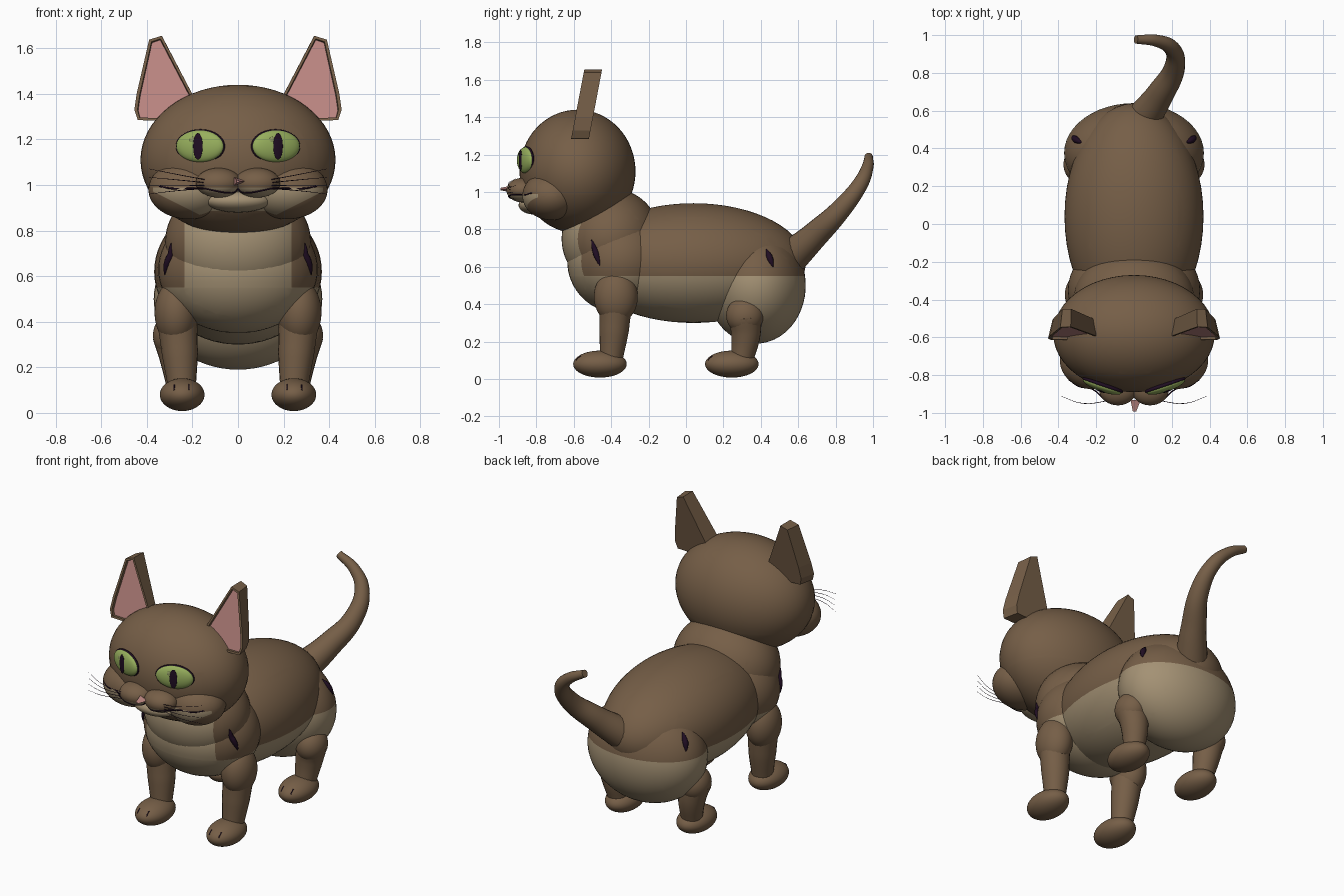
import bpy, bmesh, math
from mathutils import Vector, Matrix
from mathutils.bvhtree import BVHTree

if "Cube" in bpy.data.objects:
    bpy.data.objects.remove(bpy.data.objects["Cube"])


def material(name, rgb):
    m = bpy.data.materials.new(name)
    m.use_nodes = True
    m.diffuse_color = (*rgb, 1)
    bsdf = m.node_tree.nodes["Principled BSDF"]
    bsdf.inputs["Base Color"].default_value = (*rgb, 1)
    bsdf.inputs["Roughness"].default_value = 0.8
    return m


BROWN = material("brown fur", (0.18, 0.113, 0.063))
CREAM = material("cream fur", (0.37, 0.285, 0.175))
PINK = material("pink skin", (0.52, 0.25, 0.23))
GREEN = material("eye green", (0.31, 0.43, 0.11))
GLINT = material("eye glint", (0.29, 0.34, 0.13))
DARK = material("dark purple", (0.014, 0.004, 0.016))
surfaces = []


def add_object(name, mesh, mats, smooth=True):
    for m in mats:
        mesh.materials.append(m)
    for p in mesh.polygons:
        p.use_smooth = smooth
    ob = bpy.data.objects.new(name, mesh)
    bpy.context.scene.collection.objects.link(ob)
    return ob


def ellipsoid(name, centre, radii, mats=(BROWN,), cuts=(), rule=None, turn=0, solid=False):
    """Ellipsoid, cut along planes so that a colour rule gets clean borders."""
    bm = bmesh.new()
    bmesh.ops.create_uvsphere(bm, u_segments=48, v_segments=32, radius=1)
    bm.transform(Matrix.Translation(centre) @ Matrix.Rotation(turn, 4, 'Z')
                 @ Matrix.Diagonal((*radii, 1)))
    for co, no in cuts:
        bmesh.ops.bisect_plane(bm, geom=bm.verts[:] + bm.edges[:] + bm.faces[:],
                               plane_co=co, plane_no=no)
    if rule:
        for f in bm.faces:
            f.material_index = int(rule(f.calc_center_median()))
    if solid:
        surfaces.append(BVHTree.FromBMesh(bm))
    mesh = bpy.data.meshes.new(name)
    bm.to_mesh(mesh)
    bm.free()
    return add_object(name, mesh, mats)


def tube(name, points, mat, sides=4, steps=8):
    """Tapered round tube through points given as (position, radius)."""
    cu = bpy.data.curves.new(name, 'CURVE')
    cu.dimensions = '3D'
    cu.bevel_depth = 1
    cu.bevel_resolution = sides
    cu.resolution_u = steps
    cu.use_fill_caps = True
    sp = cu.splines.new('BEZIER')
    sp.bezier_points.add(len(points) - 1)
    for bp, (co, r) in zip(sp.bezier_points, points):
        bp.co = co
        bp.radius = r
        bp.handle_left_type = bp.handle_right_type = 'AUTO'
    tmp = bpy.data.objects.new(name + " path", cu)
    mesh = bpy.data.meshes.new_from_object(tmp)
    bpy.data.objects.remove(tmp)
    mesh.materials.clear()
    return add_object(name, mesh, (mat,))


def on_surface(origin, direction):
    """First point on the solid parts along a ray."""
    origin, direction = Vector(origin), Vector(direction)
    hits = [t.ray_cast(origin, direction) for t in surfaces]
    hits = [h for h in hits if h[0] is not None]
    return min(hits, key=lambda h: h[3])[0] if hits else origin


def from_front(x, z):
    return on_surface((x, -2, z), (0, 1, 0))


# Body: belly height, bib edge and bib sides are the colour borders
BELLY, BIB_Y, BIB_X = 0.55, -0.54, 0.235
body_cuts = [((0, 0, BELLY), (0, 0, 1)), ((0, BIB_Y, 0), (0, 1, 0)),
             ((BIB_X, 0, 0), (1, 0, 0)), ((-BIB_X, 0, 0), (1, 0, 0))]


def is_cream(c):
    return c.z < BELLY or (c.y < BIB_Y and abs(c.x) < BIB_X)


for name, centre, radii in [
        ("torso", (0, 0.04, 0.62), (0.368, 0.6, 0.32)),
        ("hips", (0, 0.375, 0.5), (0.37, 0.265, 0.31)),
        ("chest", (0, -0.35, 0.63), (0.35, 0.285, 0.28)),
        ("neck", (0, -0.4, 0.75), (0.32, 0.265, 0.27))]:
    ellipsoid(name, centre, radii, (BROWN, CREAM), body_cuts, is_cream, solid=True)

# Head, cheeks, muzzle and chin with the pale lip band
LIP, JAW, FACE = 0.99, 0.885, -0.79
lip_cut = ((0, 0, LIP), (0, 0, 1))
face_cut = ((0, FACE, 0), (0, 1, 0))
ellipsoid("head", (0, -0.58, 1.11), (0.428, 0.31, 0.33), (BROWN, CREAM),
          [lip_cut, face_cut, ((0, 0, JAW), (0, 0, 1))],
          lambda c: JAW < c.z < LIP and c.y < FACE and abs(c.x) < 0.3, solid=True)
ellipsoid("chin", (0, -0.81, 0.93), (0.14, 0.085, 0.05), (CREAM,), solid=True)
for s, side in ((1, "left"), (-1, "right")):
    slope = Vector((-0.5 * s, 0, 1))
    corner = Vector((0.2 * s, 0, JAW))
    ellipsoid(side + "_cheek", (0.215 * s, -0.72, 0.98), (0.178, 0.155, 0.13), (BROWN, CREAM),
              [lip_cut, face_cut, (corner, slope)],
              lambda c: c.z < LIP and c.y < FACE and (c - corner).dot(slope) > 0, solid=True)
    ellipsoid(side + "_muzzle", (0.085 * s, -0.875, 1.01), (0.1, 0.085, 0.065),
              (BROWN, CREAM), [lip_cut], lambda c: c.z < LIP, solid=True)

# Nose: small pink wedge
bm = bmesh.new()
bmesh.ops.create_cone(bm, cap_ends=True, segments=3, radius1=0.036, radius2=0.012, depth=0.06)
bm.transform(Matrix.Translation((0, -0.962, 1.016)) @ Matrix.Diagonal((1, 1, 0.6, 1))
             @ Matrix.Rotation(math.pi / 2, 4, 'X') @ Matrix.Rotation(-math.pi / 2, 4, 'Z'))
nose = bpy.data.meshes.new("nose")
bm.to_mesh(nose)
bm.free()
add_object("nose", nose, (PINK,), smooth=False)

# Tail
tube("tail", [((0.05, 0.56, 0.65), 0.092), ((0.14, 0.69, 0.77), 0.072),
              ((0.215, 0.83, 0.91), 0.055), ((0.2, 0.93, 1.04), 0.042),
              ((0.12, 0.97, 1.13), 0.032), ((0.01, 0.977, 1.19), 0.022)], BROWN, 8)

EAR = [(0.18, 1.36), (0.335, 1.655), (0.39, 1.638), (0.445, 1.4), (0.455, 1.33),
       (0.44, 1.285), (0.26, 1.28)]


def ear(name, s):
    """Leaning slab with a recessed pink front and a narrowed back."""
    bm = bmesh.new()
    front = bm.faces.new([bm.verts.new((x * s, -0.615 + (z - 1.28) * 0.19, z)) for x, z in EAR])
    back = bmesh.ops.extrude_face_region(bm, geom=[front], use_keep_orig=True)["geom"]
    verts = [v for v in back if isinstance(v, bmesh.types.BMVert)]
    mid = Vector((0.33 * s, -0.57, 1.42))
    for v in verts:
        v.co.x += (mid.x - v.co.x) * 0.18
        v.co.y += 0.095
    bmesh.ops.recalc_face_normals(bm, faces=bm.faces[:])
    bmesh.ops.inset_region(bm, faces=[front], thickness=0.014, depth=0)
    bmesh.ops.inset_region(bm, faces=[front], thickness=0.003, depth=-0.015)
    front.material_index = 1
    mesh = bpy.data.meshes.new(name)
    bm.to_mesh(mesh)
    bm.free()
    add_object(name, mesh, (BROWN, PINK), smooth=False)


for s, side in ((1, "left"), (-1, "right")):
    ear(side + "_ear", s)

    # Eyes: dark rim, green ball, slit pupil, glint
    turn = 0.33 * s
    centre = Vector((0.165 * s, -0.853, 1.17))
    outward = Vector((math.sin(turn), -math.cos(turn), 0))
    ellipsoid(side + "_eye_rim", centre, (0.114, 0.02, 0.075), (DARK,), turn=turn)
    ellipsoid(side + "_eye", centre + outward * 0.006, (0.109, 0.03, 0.07), (GREEN,), turn=turn)
    ellipsoid(side + "_pupil", centre + outward * 0.034, (0.022, 0.005, 0.058), (DARK,), turn=turn)
    ellipsoid(side + "_eye_glint", centre + outward * 0.031 + Vector((-0.024, -0.008 * s, 0.028)),
              (0.014, 0.004, 0.014), (GLINT,), turn=turn)

    # Mouth line and whiskers
    mouth = [(0.002, 0.985), (0.012, 0.972), (0.05, 0.967), (0.1, 0.975), (0.15, 0.985),
             (0.22, 0.985), (0.29, 0.985), (0.345, 0.995)]
    tube(side + "_mouth_line", [(from_front(x * s, z), 0.004) for x, z in mouth], DARK, 1, 4)
    for i in range(4):
        z = 0.985 + 0.012 * i
        tube(f"{side}_whisker_{i}", [((0.13 * s, -0.935, z), 0.0018),
                                     ((0.27 * s, -0.95, z + 0.012 * i - 0.01), 0.0015),
                                     ((0.39 * s, -0.91, z + 0.025 * i - 0.025), 0.0008)], DARK, 0, 4)

    # Dark slits on shoulder and hip
    for label, (ya, za), (yb, zb), r in [("shoulder", (-0.505, 0.745), (-0.46, 0.605), 0.015),
                                         ("hip", (0.43, 0.695), (0.465, 0.6), 0.016)]:
        pts = []
        for i in range(9):
            t = i / 8
            hit = on_surface((s, ya + (yb - ya) * t, za + (zb - za) * t), (-s, 0, 0))
            pts.append((hit, 0.002 + r * math.sin(math.pi * t)))
        tube(f"{side}_{label}_slit", pts, DARK, 2, 3)

    # Legs, paws and toe lines
    for label, thigh, size, knee, ankle, paw_y in [
            ("front", (0.27, -0.375, 0.44), (0.096, 0.117, 0.145),
             (0.255, -0.385, 0.26), (0.245, -0.4, 0.1), -0.46),
            ("hind", (0.285, 0.315, 0.34), (0.088, 0.1, 0.1),
             (0.265, 0.32, 0.24), (0.25, 0.3, 0.1), 0.245)]:
        flip = Vector((s, 1, 1))
        tag = f"{side}_{label}"
        thigh, knee, ankle = (Vector(p) * flip for p in (thigh, knee, ankle))
        ellipsoid(tag + "_thigh", thigh, size)
        tube(tag + "_shin", [(thigh, 0.09), (knee, 0.079), (ankle, 0.06)], BROWN, 8)
        ellipsoid(tag + "_paw", (0.245 * s, paw_y, 0.08), (0.098, 0.143, 0.072))
        for dx in (-0.03, 0.035):
            arc = []
            for a in (0.3, 0.5, 0.7):
                k = math.sqrt(1 - (dx / 0.098) ** 2)
                arc.append((((0.245 + dx) * s, paw_y - 0.143 * k * math.cos(a),
                             0.08 + 0.072 * k * math.sin(a)), 0.003))
            tube(f"{tag}_toe_line_{'a' if dx < 0 else 'b'}", arc, DARK, 1, 4)
